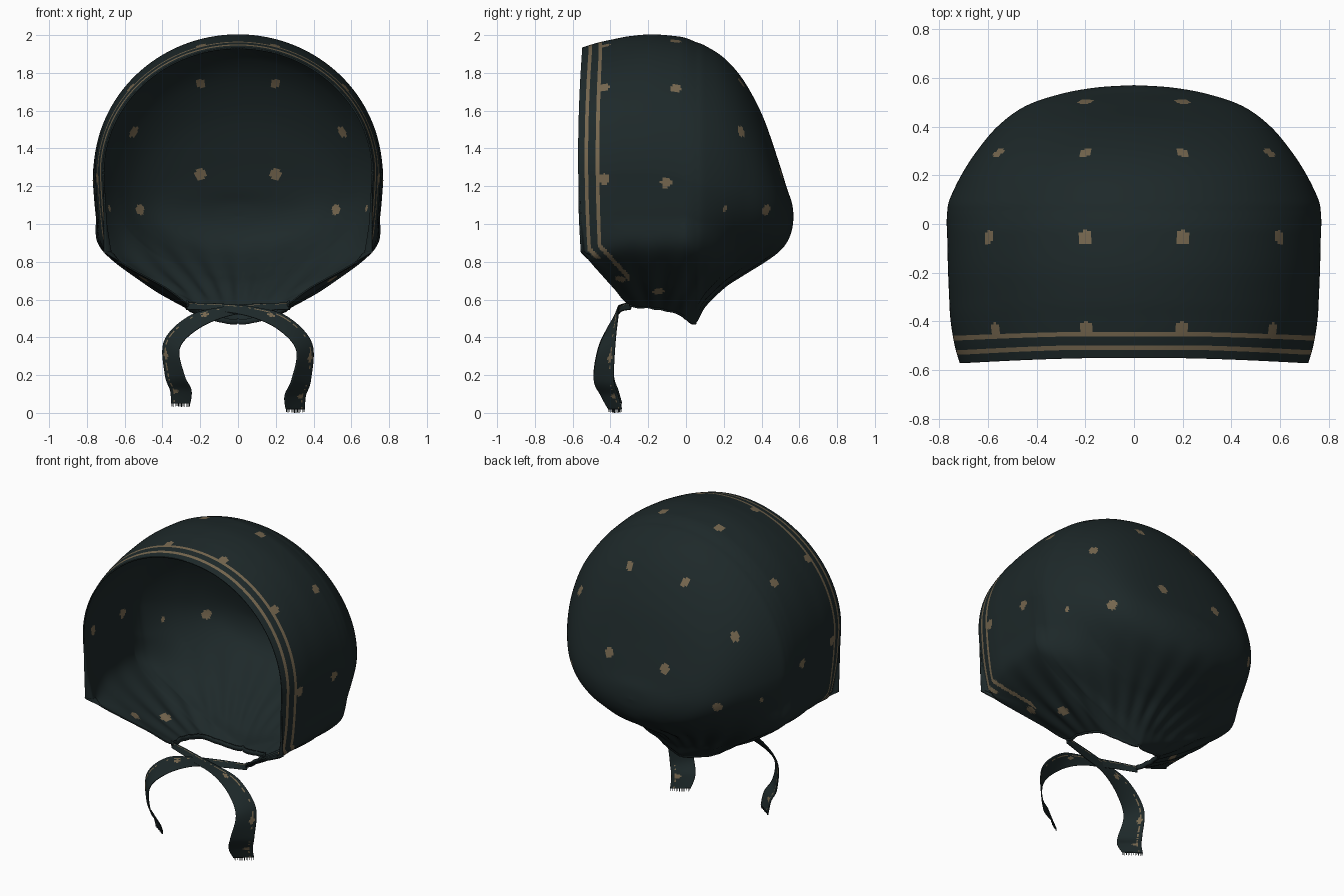
import bpy, bmesh, math, random
from mathutils import Vector

if "Cube" in bpy.data.objects:
    bpy.data.objects.remove(bpy.data.objects["Cube"])

random.seed(4)


def material(name, rgb):
    m = bpy.data.materials.new(name)
    m.diffuse_color = (*rgb, 1)
    m.use_nodes = True
    m.node_tree.nodes["Principled BSDF"].inputs["Base Color"].default_value = m.diffuse_color
    return m


CLOTH = material("dark_teal_cloth", (0.0125, 0.0215, 0.0225))
TRIM = material("tan_print", (0.18, 0.135, 0.078))


def spline_part(p, steps):
    for s in range(steps):
        t = s / steps
        yield [0.5 * (2 * b + (c - a) * t + (2 * a - 5 * b + 4 * c - d) * t * t
                      + (3 * b - a - 3 * c + d) * t ** 3) for a, b, c, d in zip(*p)]


def spline(rows, steps):
    """Smooth interpolation through rows of numbers; steps(i) per gap."""
    out = []
    n = len(rows)
    for i in range(n - 1):
        p = [rows[max(0, min(n - 1, i + k))] for k in (-1, 0, 1, 2)]
        out += spline_part(p, steps(i))
    out.append(list(rows[-1]))
    return out


def link(name, bm, thickness):
    me = bpy.data.meshes.new(name)
    bm.to_mesh(me)
    bm.free()
    # outer cloth, spots, stripes, then the lining: spots show through, stripes do not
    for m in (CLOTH, TRIM, TRIM, CLOTH, TRIM, CLOTH):
        me.materials.append(m)
    ob = bpy.data.objects.new(name, me)
    bpy.context.collection.objects.link(ob)
    mod = ob.modifiers.new("thickness", 'SOLIDIFY')
    mod.thickness = thickness
    mod.offset = 0
    mod.material_offset = 3


def grid_object(name, grid, paint, thickness):
    """Cloth sheet from a grid of points; paint(bm) marks the printed faces."""
    bm = bmesh.new()
    vs = [[bm.verts.new(p) for p in row] for row in grid]
    for i in range(len(vs) - 1):
        for j in range(len(vs[0]) - 1):
            f = bm.faces.new((vs[i][j], vs[i][j + 1], vs[i + 1][j + 1], vs[i + 1][j]))
            f.smooth = True
    paint(bm)
    bmesh.ops.remove_doubles(bm, verts=bm.verts, dist=0.0004)
    bmesh.ops.recalc_face_normals(bm, faces=bm.faces)
    link(name, bm, thickness)


# Cap sections front to back: y, top, bottom, widest height, half width, half opening
SECTIONS = [
    (-.55, 1.93, .85, 1.27, .712, .71),
    (-.47, 1.955, .76, 1.27, .735, .56),
    (-.38, 1.975, .66, 1.27, .75, .38),
    (-.30, 1.99, .575, 1.27, .755, .27),
    (-.18, 2.0, .56, 1.27, .76, .27),
    (-.05, 1.99, .535, 1.25, .763, .23),
    (.0, 1.98, .505, 1.23, .765, .16),
    (.05, 1.96, .48, 1.22, .763, 0),
    (.10, 1.94, .565, 1.21, .753, 0),
    (.20, 1.875, .67, 1.2, .705, 0),
    (.30, 1.76, .735, 1.18, .64, 0),
    (.40, 1.575, .795, 1.14, .555, 0),
    (.48, 1.35, .85, 1.1, .445, 0),
    (.53, 1.19, .905, 1.07, .30, 0),
    (.557, 1.11, .97, 1.04, .15, 0),
    (.566, 1.04, 1.04, 1.04, 0, 0),
]
M = 136  # points on half a section


def bow(y, z):
    """Forward bulge of the face edge at mid height."""
    return -.02 * max(0, 1 - ((z - 1.35) / .55) ** 2) * min(1, max(0, (-.3 - y) / .2))


def half_section(sec):
    y, top, bot, mid, w, e = sec
    e = max(e, 0)
    pts = []
    for j in range(M // 2):
        a = math.pi * j / M
        pts.append((w * math.sin(a), mid + (top - mid) * math.cos(a)))
    # lower part: straight cheek then taper to the neck, rounder at the back
    mix = min(1, max(0, (y - .0) / .26))
    c = (max(.94 * w, e), max(.87, bot + .02))
    d = ((c[0] + e) / 2 + .015 * (bot < .8), (c[1] + bot) / 2 - .012 * (bot < .8))
    b = (max(.98 * w, e), max(1.05, (mid + bot) / 2))
    low = spline([(w, mid), b, c, d, (e, bot)], lambda i: M // 8)
    for k, (x, z) in enumerate(low):
        p = math.pi / 2 * k / (M // 2)
        ex = e + (w - e) * max(math.cos(p), 0) ** 1.1
        ez = mid - (mid - bot) * math.sin(p)
        pts.append((x + (ex - x) * mix, z + (ez - z) * mix))
    out = []
    for x, z in pts:
        v = Vector((x, y + bow(y, z), z))
        # gathers fanning out from the neck
        if y > -.4 and z < .95:
            fade = (min(1, (.95 - z) / .3) * min(1, (y + .4) / .2) * max(.15, min(1, (z - .52) / .12))
                    * min(1, x / .1 + max(0, (y - .05)) * 6))
            push = .007 * fade * math.sin(math.atan2(x, y + .15) * 23 + math.pi / 2)
            v += Vector((v.x, v.y + .1, v.z - 1.2)).normalized() * push
        out.append(v)
    return out


# Printed spots, mirrored to both sides: x, y, z, radius
SPOTS = [(.19, -.43, 1.95, .03), (.55, -.43, 1.70, .03), (.75, -.43, 1.24, .03),
         (.20, -.06, 1.96, .029), (.59, -.06, 1.71, .029), (.76, -.10, 1.22, .029),
         (.20, .29, 1.74, .029), (.20, .49, 1.26, .032), (.54, .27, 1.48, .029),
         (.50, .40, 1.08, .029), (.70, .21, 1.08, .016), (.52, -.36, .67, .028),
         (.42, -.15, .64, .03)]


def paint_cap(bm):
    centres = [(f, f.calc_center_median()) for f in bm.faces]
    # twin stripes parallel to the face edge; only the inner one runs on to the chin
    for f, c in centres:
        y = c.y - bow(c.y, c.z)
        d = min(y + .55, (y + .55) * .746 + (c.z - .85) * .667)
        if (.033 < d < .056 and c.z > .82) or (.086 < d < .108 and c.z > .63 and y < -.3):
            f.material_index = 2
    for side in (-1, 1):
        for x, y, z, r in SPOTS:
            target = Vector((x * side, y, z))
            close = [(f, c) for f, c in centres if abs(c.x - target.x) < .12 and abs(c.z - z) < .12]
            near = min(close, key=lambda fc: (fc[1] - target).length_squared)[1]
            for f, c in close:
                if (c - near).length < r:
                    f.material_index = 1


halves = [half_section(s) for s in spline(SECTIONS, lambda i: 10 if i < 8 else 14)]


def flip(v):
    return Vector((-v.x, v.y, v.z))


grid_object("bonnet_cap", [[flip(v) for v in h[:0:-1]] + h for h in halves], paint_cap, .008)

# Neck band following the gathered edge
edge = [h[-1] for h in halves if -.301 < h[-1].y < .06 and h[-1].z < .6]
edge = [v for v in edge if v.x > .004]
edge = edge + [Vector((0, .05, .483))] + [flip(v) for v in reversed(edge)]
grid_object("neck_band", [[v + Vector((0, 0, h)) for h in (-.010, .004, .018)] for v in edge],
            lambda bm: None, .012)

# Tie ribbon: centre x, y, z and half-width vector
TIE = [
    (.27, -.29, .565, 0, .004, .018),
    (.10, -.33, .558, 0, .012, .02),
    (-.08, -.36, .533, -.006, .010, .027),
    (-.24, -.39, .475, -.02, .03, .036),
    (-.35, -.42, .36, -.04, .045, .02),
    (-.335, -.435, .20, -.05, .052, 0),
    (-.303, -.405, .12, -.055, .045, 0),
    (-.303, -.375, .05, -.05, .035, 0),
]
COLS = 14


def tie(name, side, drop, shift):
    grid = []
    for x, y, z, a, b, c in spline(TIE, lambda i: 12):
        z -= drop * min(1, max(0, (.5 - z) / .4))
        y += shift * max(0, 1 - abs(x) / .25)
        grid.append([Vector((side * (x + a * u), y + b * u, z + c * u))
                     for u in (2 * j / COLS - 1 for j in range(COLS + 1))])

    # broken edge line and a few small spots
    def paint(bm):
        spots = [(r, COLS * q) for r, q in ((30, .6), (52, .75), (72, .7))]
        for n, f in enumerate(bm.faces):
            i, j = divmod(n, COLS)
            line = j == 11 and random.random() < .5
            spot = any(((i - r) / 1.5) ** 2 + ((j - q) / 1.8) ** 2 < 1 for r, q in spots)
            f.material_index = int(line or spot)
    grid_object(name, grid, paint, .006)

    # frayed threads at the ribbon end
    bm = bmesh.new()
    a, b = grid[-1][0], grid[-1][-1]
    for k in range(12):
        p = a.lerp(b, (k + .5) / 12)
        w = (b - a) * .014
        low = Vector((0, 0, -.02 * (1 if k == 5 else random.uniform(.7, 1))))
        bm.faces.new([bm.verts.new(q) for q in (p - w, p + w, p + w + low, p - w + low)])
    link(name + "_fringe", bm, .003)


tie("left_tie", 1, 0.0, 0.0)
tie("right_tie", -1, 0.03, -.014)
